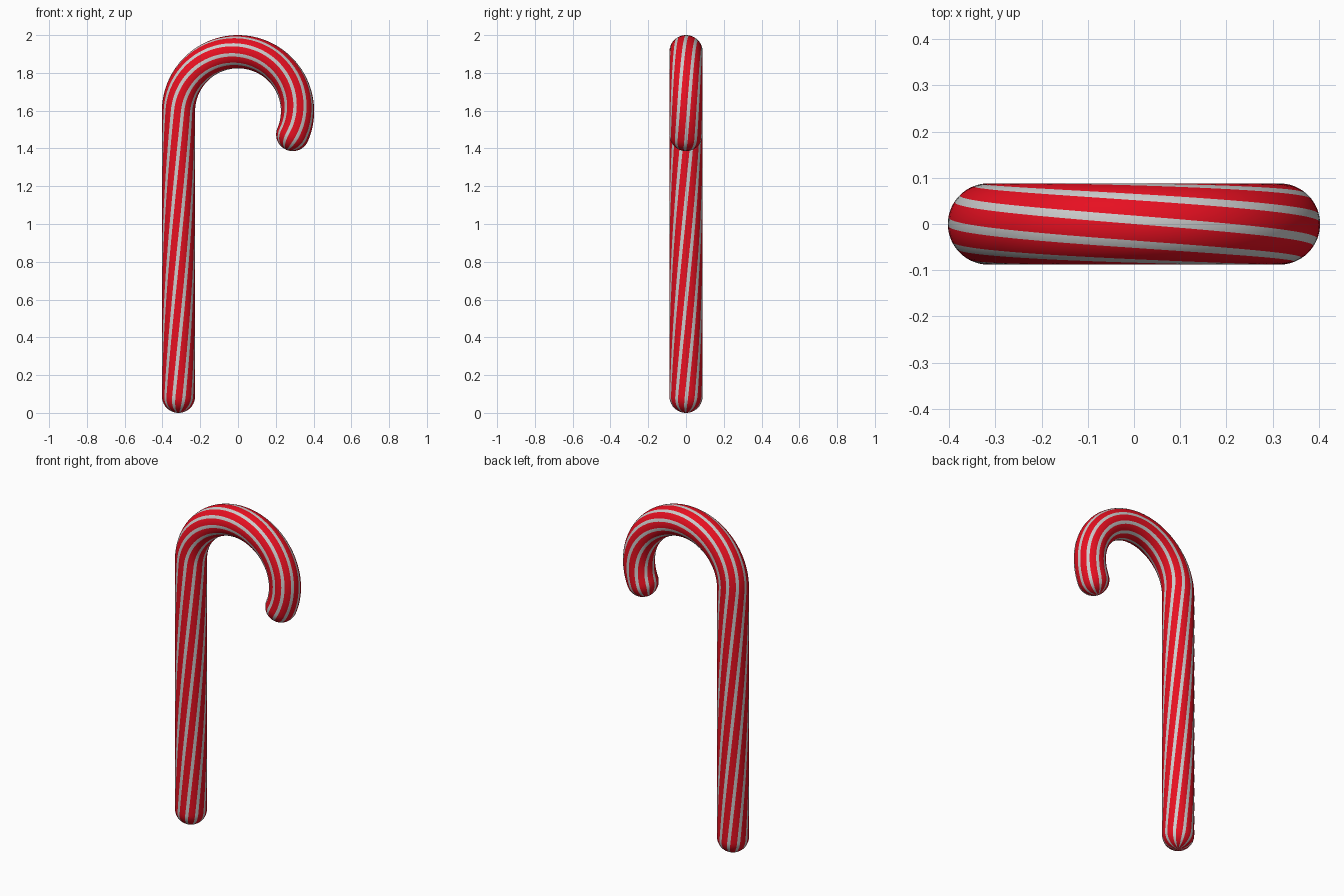
import bpy, bmesh, math
from mathutils import Vector

if "Cube" in bpy.data.objects:
    bpy.data.objects.remove(bpy.data.objects["Cube"])

R, r = 0.315, 0.088          # hook radius, tube radius
ZC = 1.597                   # height of hook centre
HOOK = math.radians(203)     # sweep of hook
STRIPES, SEG = 10, 6         # white stripes, columns per stripe pitch
TWIST = math.radians(68)     # twist per unit length
PHASE = math.radians(-6)     # stripe position at the top of the hook
N = STRIPES * SEG
L1 = ZC - r                  # straight length
TOTAL = L1 + R * HOOK


def frame(s):
    """Centre, outward and tangent directions at path length s."""
    if s <= L1:
        return Vector((-R, 0, r + s)), Vector((-1, 0, 0)), Vector((0, 0, 1))
    a = (s - L1) / R
    out = Vector((-math.cos(a), 0, math.sin(a)))
    return Vector((0, 0, ZC)) + out * R, out, Vector((math.sin(a), 0, math.cos(a)))


def material(name, col):
    m = bpy.data.materials.new(name)
    m.diffuse_color = (*col, 1)
    m.use_nodes = True
    m.node_tree.nodes["Principled BSDF"].inputs["Base Color"].default_value = m.diffuse_color
    return m


# Ring list: (path length, offset along tangent, radius)
CAP = 10
rings = []
for i in range(1, CAP):
    t = math.pi / 2 * i / CAP
    rings.append((0, -r * math.cos(t), r * math.sin(t)))
rings += [(L1 * i / 40, 0, r) for i in range(40)]
rings += [(L1 + R * HOOK * i / 56, 0, r) for i in range(57)]
for i in range(CAP - 1, 0, -1):
    t = math.pi / 2 * i / CAP
    rings.append((TOTAL, r * math.cos(t), r * math.sin(t)))

# Twisted tube with striped columns and rounded ends
bm = bmesh.new()
top = L1 + R * math.pi / 2
loops = []
for s, off, rad in rings:
    c, out, tan = frame(s)
    loop = []
    for k in range(N):
        th = 2 * math.pi * (k - 1) / N + PHASE + TWIST * (s + off - top)
        loop.append(bm.verts.new(c + tan * off + rad * (out * math.cos(th) + Vector((0, -1, 0)) * math.sin(th))))
    loops.append(loop)
c, _, tan = frame(0)
foot = bm.verts.new(c - tan * r)
c, _, tan = frame(TOTAL)
tip = bm.verts.new(c + tan * r)
for k in range(N):
    j = (k + 1) % N
    faces = [bm.faces.new((a[k], a[j], b[j], b[k])) for a, b in zip(loops, loops[1:])]
    faces.append(bm.faces.new((foot, loops[0][j], loops[0][k])))
    faces.append(bm.faces.new((tip, loops[-1][k], loops[-1][j])))
    for f in faces:
        f.material_index = 1 if k % SEG < 2 else 0
        f.smooth = True
bmesh.ops.recalc_face_normals(bm, faces=bm.faces[:])

me = bpy.data.meshes.new("striped_cane")
bm.to_mesh(me)
bm.free()
me.materials.append(material("red", (0.8, 0.005, 0.015)))
me.materials.append(material("white", (0.8, 0.8, 0.8)))
bpy.context.collection.objects.link(bpy.data.objects.new("striped_cane", me))
